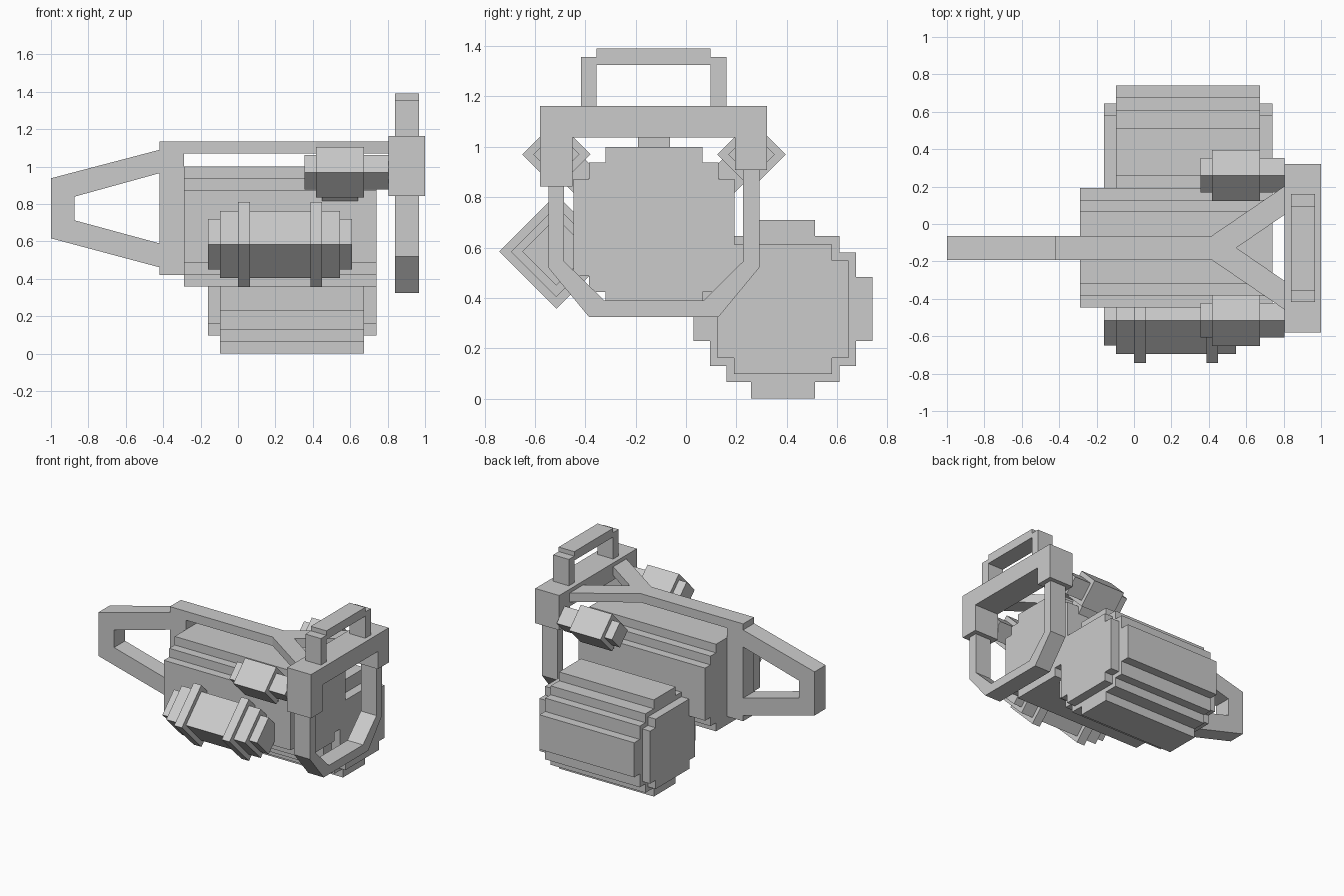
import bpy, bmesh

MID = -0.1275  # y of the main body's symmetry plane


def prism(name, axis, pts, lo, hi):
    """Extrude a closed 2D profile along an axis (x: yz, y: xz, z: xy)."""
    place = {'x': lambda a, b, t: (t, a, b),
             'y': lambda a, b, t: (a, t, b),
             'z': lambda a, b, t: (a, b, t)}[axis]
    bm = bmesh.new()
    v0 = [bm.verts.new(place(a, b, lo)) for a, b in pts]
    v1 = [bm.verts.new(place(a, b, hi)) for a, b in pts]
    n = len(pts)
    bm.faces.new(v0)
    bm.faces.new(v1)
    for i in range(n):
        j = (i + 1) % n
        bm.faces.new((v0[i], v0[j], v1[j], v1[i]))
    bmesh.ops.recalc_face_normals(bm, faces=bm.faces)
    me = bpy.data.meshes.new(name)
    bm.to_mesh(me)
    bm.free()
    ob = bpy.data.objects.new(name, me)
    bpy.context.collection.objects.link(ob)
    return ob


def stepped(cy, cz, q):
    """Mirror a stepped quarter profile (top to side) into a full outline."""
    full = (q + [(a, -b) for a, b in reversed(q)]
            + [(-a, -b) for a, b in q] + [(-a, b) for a, b in reversed(q)])
    return [(cy + a, cz + b) for a, b in full]


def diamond(cy, cz, r):
    return [(cy - r, cz), (cy, cz - r), (cy + r, cz), (cy, cz + r)]


def flip(pts):
    return [(2 * MID - a, b) for a, b in pts]


# Main tank
prism("main_tank", 'x', stepped(MID, 0.68, [
    (0.193, 0.32), (0.193, 0.257), (0.257, 0.257), (0.257, 0.193), (0.32, 0.193)]), -0.29, 0.74)

# Side drum with smaller end caps
prism("drum", 'x', stepped(0.385, 0.355, [
    (0.127, 0.355), (0.127, 0.29), (0.225, 0.29), (0.225, 0.225),
    (0.29, 0.225), (0.29, 0.127), (0.355, 0.127)]), -0.097, 0.673)
cap = stepped(0.385, 0.355, [(0.195, 0.257), (0.195, 0.193), (0.26, 0.193)])
prism("drum_cap_rear", 'x', cap, -0.16, -0.097)
prism("drum_cap_front", 'x', cap, 0.673, 0.74)

# Small canister with bands on the other side
cy, cz = -0.515, 0.584
prism("canister_core", 'x', diamond(cy, cz, 0.135), -0.16, 0.61)
prism("canister_body", 'x', diamond(cy, cz, 0.18), -0.097, 0.545)
for i, x in enumerate((0.0, 0.387)):
    prism(f"canister_band_{i + 1}", 'x', diamond(cy, cz, 0.227), x, x + 0.063)

# Side pods, each on a mount reaching into the tank
mount = [(0.19, 0.815), (0.10, 0.905), (0.18, 0.985), (0.27, 0.895)]
for side, f in (("left", lambda p: p), ("right", flip)):
    prism(f"pod_core_{side}", 'x', f(diamond(0.26, 0.97, 0.092)), 0.355, 0.805)
    prism(f"pod_body_{side}", 'x', f(diamond(0.26, 0.97, 0.136)), 0.418, 0.673)
    prism(f"pod_mount_{side}", 'x', f(mount), 0.45, 0.642)

# Front yoke: heavy upper bracket
prism("front_bracket", 'x', [
    (-0.58, 0.842), (-0.45, 0.842), (-0.45, 1.037), (0.195, 1.037),
    (0.195, 0.908), (0.322, 0.908), (0.322, 1.163), (-0.58, 1.163)], 0.805, 1.0)

# Front yoke: thin lower loop
prism("front_lower_loop", 'x', [
    (-0.547, 0.842), (-0.547, 0.52), (-0.386, 0.325), (0.13, 0.325),
    (0.291, 0.52), (0.291, 0.908), (0.227, 0.908), (0.227, 0.545),
    (0.07, 0.39), (-0.325, 0.39), (-0.484, 0.545), (-0.484, 0.842)], 0.84, 0.967)

# Top grip
prism("top_grip", 'x', [
    (-0.418, 1.163), (-0.355, 1.163), (-0.355, 1.325), (0.097, 1.325),
    (0.097, 1.163), (0.16, 1.163), (0.16, 1.357), (0.097, 1.357),
    (0.097, 1.39), (-0.355, 1.39), (-0.355, 1.357), (-0.418, 1.357)], 0.84, 0.967)

# Spine bar forking towards the front bracket
half = [(-0.42, 0.064), (0.415, 0.064), (0.805, 0.33), (0.805, 0.177)]
prism("spine_fork", 'z',
      [(x, MID + y) for x, y in half] + [(0.547, MID)]
      + [(x, MID - y) for x, y in reversed(half)], 1.07, 1.135)

# Rear plate and rear handle loop
y0, y1 = MID - 0.064, MID + 0.064
prism("rear_plate", 'y', [(-0.42, 0.42), (-0.29, 0.42), (-0.29, 1.07), (-0.42, 1.07)], y0, y1)
prism("rear_handle", 'y', [
    (-0.42, 1.09), (-1.0, 0.938), (-1.0, 0.617), (-0.42, 0.462),
    (-0.42, 0.59), (-0.873, 0.713), (-0.873, 0.84), (-0.42, 0.965)], y0, y1)
